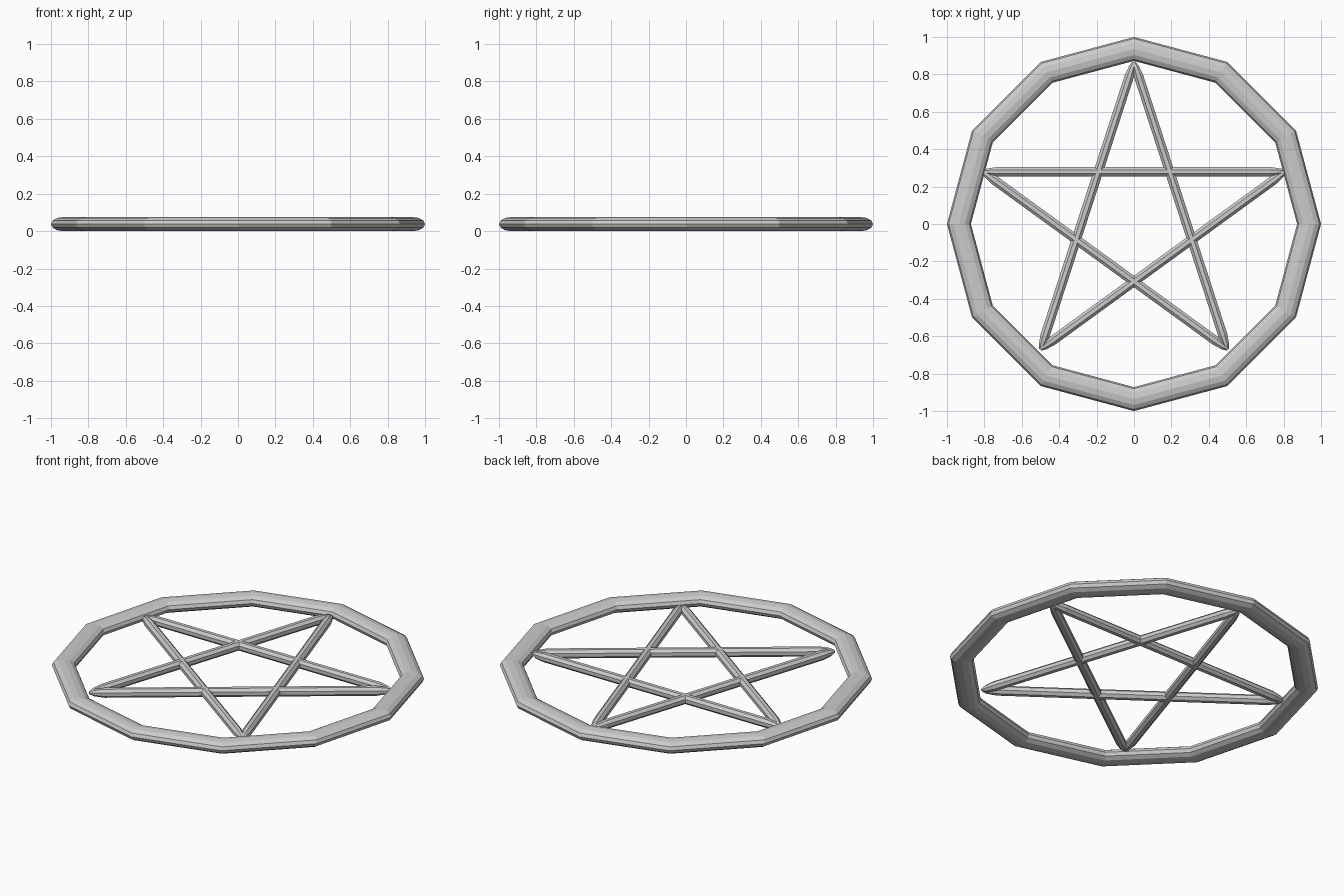
import bpy, bmesh, math
from mathutils import Vector

if "Cube" in bpy.data.objects:
    bpy.data.objects.remove(bpy.data.objects["Cube"])

H = 0.0375  # half thickness, also centre height

# Outer ring: twelve-sided, flattened cross-section
bpy.ops.mesh.primitive_torus_add(major_segments=12, minor_segments=12,
                                 major_radius=0.936, minor_radius=0.064,
                                 location=(0, 0, H))
ring = bpy.context.object
ring.name = "outer_ring"
for v in ring.data.vertices:
    v.co.z *= H / 0.064


def add_bar(name, a, b, radius, sides=8):
    """Straight round bar with pinched ends."""
    d = (b - a).normalized()
    side = Vector((-d.y, d.x, 0))
    up = Vector((0, 0, 1))
    length = (b - a).length
    profile = [(0, 0.3), (0.025, 0.7), (0.08, 1.0)]
    stations = profile + [(length - t, s) for t, s in reversed(profile)]
    bm = bmesh.new()
    rings = []
    for t, s in stations:
        loop = []
        for i in range(sides):
            w = 2 * math.pi * (i + 0.5) / sides
            loop.append(bm.verts.new(a + d * t + radius * s *
                                     (side * math.cos(w) + up * math.sin(w))))
        rings.append(loop)
    for p, q in zip(rings, rings[1:]):
        for i in range(sides):
            j = (i + 1) % sides
            bm.faces.new((p[i], p[j], q[j], q[i]))
    bm.faces.new(rings[0][::-1])
    bm.faces.new(rings[-1])
    bmesh.ops.recalc_face_normals(bm, faces=bm.faces)
    mesh = bpy.data.meshes.new(name)
    bm.to_mesh(mesh)
    bm.free()
    bpy.context.collection.objects.link(bpy.data.objects.new(name, mesh))


# Five crossing bars of the star, joining every second tip
tips = []
for k in range(5):
    ang = math.radians(90 + 72 * k)
    tips.append(Vector((0.85 * math.cos(ang), 0.85 * math.sin(ang) + 0.017, H)))
for k in range(5):
    add_bar(f"star_bar_{k + 1}", tips[k], tips[(k + 2) % 5], 0.027)
